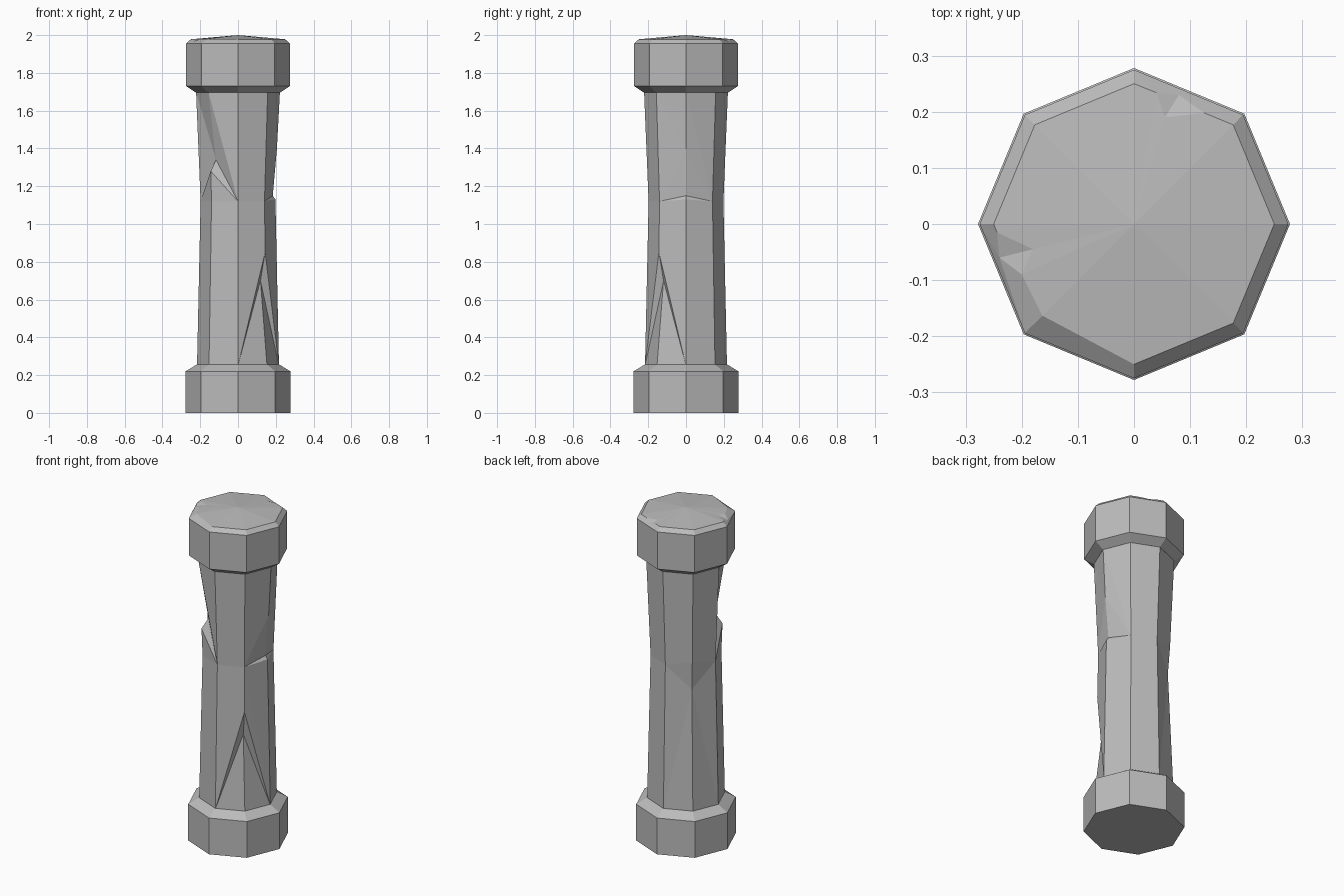
import bpy, bmesh
from math import cos, sin, pi
from mathutils import Vector

default = bpy.data.objects.get("Cube")
if default:
    bpy.data.objects.remove(default)

SIDES = 8
stone = bpy.data.materials.new("grey stone")
stone.use_nodes = True
stone.diffuse_color = (0.5, 0.5, 0.5, 1)
stone.node_tree.nodes["Principled BSDF"].inputs["Base Color"].default_value = (0.5, 0.5, 0.5, 1)


def corner(i, r, z):
    a = 2 * pi * i / SIDES
    return Vector((r * cos(a), r * sin(a), z))


def ring(bm, r, z):
    return [bm.verts.new(corner(i, r, z)) for i in range(SIDES)]


def bridge(bm, low, high):
    for i in range(SIDES):
        j = (i + 1) % SIDES
        bm.faces.new((low[i], low[j], high[j], high[i]))


def finish(bm, name):
    bmesh.ops.triangulate(bm, faces=[f for f in bm.faces if len(f.verts) == 5])
    bmesh.ops.recalc_face_normals(bm, faces=bm.faces)
    mesh = bpy.data.meshes.new(name)
    bm.to_mesh(mesh)
    bm.free()
    mesh.materials.append(stone)
    obj = bpy.data.objects.new(name, mesh)
    bpy.context.collection.objects.link(obj)


# Base block with a sloped shoulder
bm = bmesh.new()
rings = [ring(bm, r, z) for r, z in ((0.278, 0), (0.278, 0.22), (0.22, 0.255))]
for low, high in zip(rings, rings[1:]):
    bridge(bm, low, high)
bm.faces.new(rings[0][::-1])
bm.faces.new(rings[-1])
finish(bm, "base")

# Waisted shaft: each corner is a polyline of (height, radius), some chipped
BOTTOM, WAIST, TOP = (0.25, 0.217), (1.12, 0.198), (1.70, 0.222)
chipped = {
    0: [BOTTOM, (1.13, 0.198), (1.15, 0.184), (1.4, 0.206), TOP],
    3: [BOTTOM, (0.98, 0.187), (1.15, 0.199), TOP],
    5: [BOTTOM, WAIST, (1.28, 0.204), (1.34, 0.165), TOP],
    7: [BOTTOM, (0.70, 0.168), (0.85, 0.203), WAIST, TOP],
}
bm = bmesh.new()
edges = [[bm.verts.new(corner(i, r, z)) for z, r in chipped.get(i, [BOTTOM, WAIST, TOP])]
         for i in range(SIDES)]
for i in range(SIDES):
    left, right = edges[i], edges[(i + 1) % SIDES]
    a = b = 0
    # Zip the two corner lines together with triangles, lowest point first
    while a < len(left) - 1 or b < len(right) - 1:
        go_left = b == len(right) - 1 or (
            a < len(left) - 1 and left[a + 1].co.z <= right[b + 1].co.z)
        if go_left:
            bm.faces.new((left[a], right[b], left[a + 1]))
            a += 1
        else:
            bm.faces.new((left[a], right[b], right[b + 1]))
            b += 1
bm.faces.new([e[0] for e in edges][::-1])
bm.faces.new([e[-1] for e in edges])
finish(bm, "shaft")

# Cap block: sloped underside, bevelled rim with two chips, shallow pointed top
bm = bmesh.new()
rings = [ring(bm, r, z) for r, z in ((0.222, 1.695), (0.275, 1.73), (0.275, 1.955))]
for low, high in zip(rings, rings[1:]):
    bridge(bm, low, high)
bm.faces.new(rings[0][::-1])
rim = ring(bm, 0.25, 1.978)
rim[5].co = corner(5, 0.231, 1.98)
peak = bm.verts.new((0, 0, 2))
# Per chipped side: first rim point, inner point, last rim point, low point
chips = {
    1: [(0.125, 0.198, 1.978), (0.055, 0.19, 1.982), (0.04, 0.234, 1.978), (0.08, 0.23, 1.966)],
    4: [(-0.244, -0.015, 1.978), (-0.18, -0.045, 1.982), (-0.2, -0.09, 1.98), (-0.24, -0.06, 1.966)],
}
for i in range(SIDES):
    j = (i + 1) % SIDES
    out_a, out_b = rings[-1][i], rings[-1][j]
    top_line = [rim[i], rim[j]]
    if i in chips:
        first, inner, last, low = [bm.verts.new(p) for p in chips[i]]
        top_line = [rim[i], first, inner, last, rim[j]]
        bm.faces.new((low, inner, first))
        bm.faces.new((low, last, inner))
        for tri in ((out_a, first, rim[i]), (out_a, low, first), (out_a, out_b, low),
                    (out_b, last, low), (out_b, rim[j], last)):
            bm.faces.new(tri)
    else:
        bm.faces.new((out_a, out_b, rim[j], rim[i]))
    for p, q in zip(top_line, top_line[1:]):
        bm.faces.new((p, q, peak))
finish(bm, "cap")
